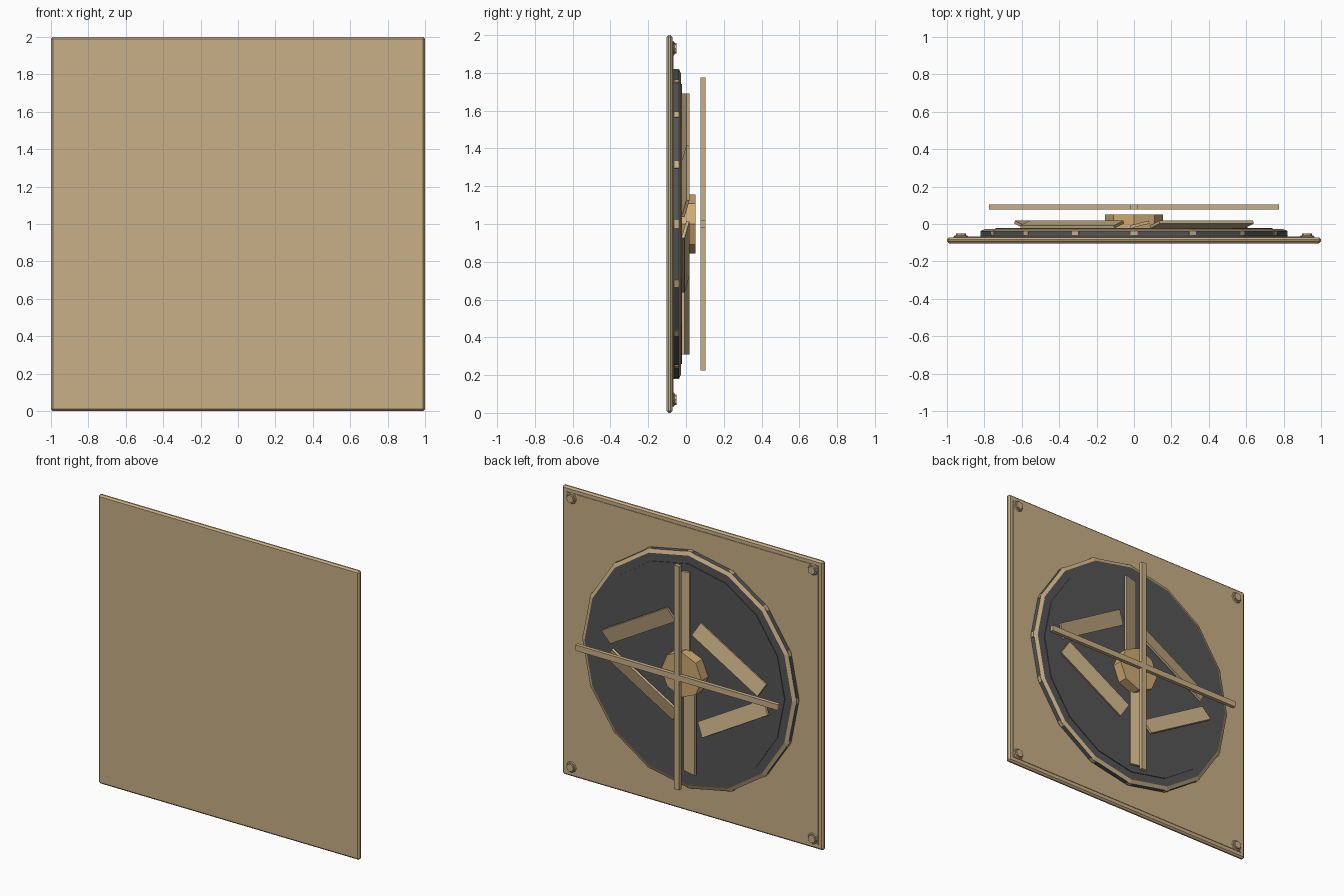
import bpy, bmesh, math
from mathutils import Matrix, Vector

cube = bpy.data.objects.get("Cube")
if cube:
    bpy.data.objects.remove(cube, do_unlink=True)


def material(name, rgb):
    m = bpy.data.materials.new(name)
    m.use_nodes = True
    m.diffuse_color = (*rgb, 1)
    m.node_tree.nodes["Principled BSDF"].inputs["Base Color"].default_value = (*rgb, 1)
    return m


TAN = material("tan", (0.58, 0.43, 0.24))
GOLD = material("golden_tan", (0.62, 0.41, 0.17))
DARK = material("dark_grey", (0.09, 0.09, 0.09))
CENTRE = Vector((0, 0, 1))


def finish(name, bm, *mats):
    mesh = bpy.data.meshes.new(name)
    bm.to_mesh(mesh)
    bm.free()
    for m in mats:
        mesh.materials.append(m)
    obj = bpy.data.objects.new(name, mesh)
    bpy.context.collection.objects.link(obj)
    return obj


def box(name, size, loc, mat, rot=Matrix(), bevel=0):
    bm = bmesh.new()
    bmesh.ops.create_cube(bm, size=1, matrix=Matrix.Diagonal((*size, 1)))
    if bevel:
        bmesh.ops.bevel(bm, geom=bm.edges[:], offset=bevel, segments=1, affect='EDGES')
    bm.transform(Matrix.Translation(loc) @ rot)
    return finish(name, bm, mat)


def drum(name, sides, r_front, r_back, y0, y1, mats, x=0, z=1):
    # prism along y; the first material is for the sides, the last for the back cap
    bm = bmesh.new()
    bmesh.ops.create_cone(bm, cap_ends=True, segments=sides,
                          radius1=r_front, radius2=r_back, depth=y1 - y0)
    bm.transform(Matrix.Translation((x, (y0 + y1) / 2, z)) @ Matrix.Rotation(-math.pi / 2, 4, 'X'))
    bm.normal_update()
    for f in bm.faces:
        if f.normal.y > 0.99:
            f.material_index = len(mats) - 1
    return finish(name, bm, *mats)


# Front panel with a thin backing sheet
box("panel", (2, 0.032, 2), (0, -0.087, 1), TAN, bevel=0.011)
box("panel_backing", (1.93, 0.01, 1.93), (0, -0.072, 1), TAN)

# Corner screws
for sx in (-1, 1):
    for sz in (-1, 1):
        x, z = sx * 0.925, 1 + sz * 0.93
        drum("screw_base", 8, 0.04, 0.034, -0.068, -0.062, [TAN], x, z)
        drum("screw_head", 8, 0.027, 0.027, -0.062, -0.05, [TAN], x, z)

# Round fan housing: dark drum, tan chamfered rim, dark inner disc
drum("housing_drum", 16, 0.82, 0.82, -0.07, -0.037, [DARK])
drum("housing_rim", 16, 0.82, 0.795, -0.037, -0.026, [TAN, DARK])
drum("housing_disc", 16, 0.74, 0.74, -0.026, -0.021, [DARK])

# Small tabs at the corners of the drum
for i in range(16):
    turn = Matrix.Rotation(i * math.tau / 16, 4, 'Y')
    box("rim_tab", (0.04, 0.022, 0.03), CENTRE + turn @ Vector((0, -0.049, 0.806)), TAN, turn)

# Pitched blades; each is turned opposite to its place around the hub
for i in range(6):
    a = i * math.tau / 6
    place = Vector((0.4 * math.sin(a), -0.003, 0.4 * math.cos(a)))
    turn = Matrix.Rotation(-a, 4, 'Y')
    pitch = Matrix.Rotation(math.radians(14), 4, 'Z')
    box("blade", (0.105, 0.016, 0.58), CENTRE + place + turn @ Vector((0.03, 0, 0)), TAN, turn @ pitch)

# Hub
drum("hub", 8, 0.155, 0.155, -0.021, 0.05, [GOLD])

# Crossed guard bars
box("guard_bar_vertical", (0.04, 0.026, 1.55), (0, 0.09, 1), TAN)
box("guard_bar_horizontal", (1.55, 0.026, 0.04), (0, 0.09, 1), TAN)
